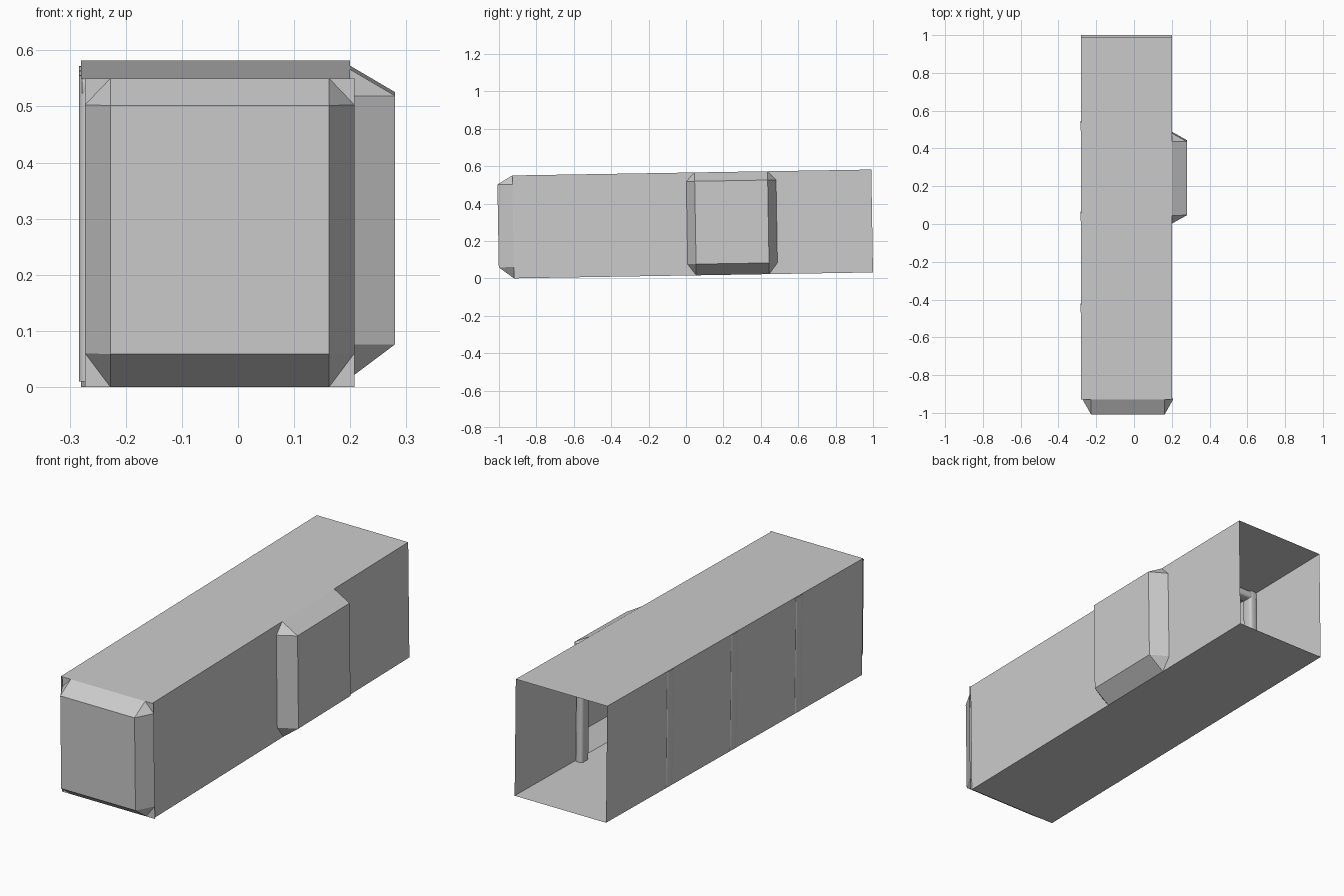
import bpy, bmesh, math
from mathutils import Matrix, Vector

if "Cube" in bpy.data.objects:
    bpy.data.objects.remove(bpy.data.objects["Cube"], do_unlink=True)

LEFT, RIGHT = -0.28, 0.20
FRONT, BACK = -0.92, 1.0
HEIGHT = 0.55
BAY = (0.01, 0.49)
FRAMES = (-0.44, 0.045, 0.525)

# The whole hull pitches up slightly towards the back
PIVOT = Vector((0, FRONT, 0))
TILT = Matrix.Translation(PIVOT) @ Matrix.Rotation(0.0165, 4, "X") @ Matrix.Translation(-PIVOT)

grey = bpy.data.materials.new("plain_grey")
grey.use_nodes = True
grey.diffuse_color = (0.6, 0.6, 0.6, 1)
grey.node_tree.nodes["Principled BSDF"].inputs["Base Color"].default_value = (0.6, 0.6, 0.6, 1)


def finish(bm, name, matrix=Matrix()):
    bm.transform(TILT @ matrix)
    mesh = bpy.data.meshes.new(name)
    bm.to_mesh(mesh)
    bm.free()
    mesh.materials.append(grey)
    obj = bpy.data.objects.new(name, mesh)
    bpy.context.collection.objects.link(obj)
    return obj


def face(bm, *points):
    return bm.faces.new([bm.verts.new(p) for p in points])


# Corridor shell: thin panels, open at both ends and at the side bay
def corridor():
    bm = bmesh.new()
    face(bm, (LEFT, FRONT, 0), (LEFT, BACK, 0), (RIGHT, BACK, 0), (RIGHT, FRONT, 0))
    face(bm, (LEFT, FRONT, HEIGHT), (RIGHT, FRONT, HEIGHT), (RIGHT, BACK, HEIGHT), (LEFT, BACK, HEIGHT))
    face(bm, (LEFT, FRONT, 0), (LEFT, FRONT, HEIGHT), (LEFT, BACK, HEIGHT), (LEFT, BACK, 0))
    for a, b in ((FRONT, BAY[0]), (BAY[1], BACK)):
        face(bm, (RIGHT, a, 0), (RIGHT, b, 0), (RIGHT, b, HEIGHT), (RIGHT, a, HEIGHT))
    bmesh.ops.remove_doubles(bm, verts=bm.verts, dist=1e-5)
    finish(bm, "corridor_shell")


# Bay cap: flat panel with sloped borders and cut corners, bulging towards -y
def bay_cap(name, matrix):
    bm = bmesh.new()
    outer, inner, depth = 0.24, 0.195, 0.08
    low, high = 0.06, 0.503
    p = {}
    for s in (-1, 1):
        for level, z, rim in ((0, low, 0), (1, high, HEIGHT)):
            p[s, level] = [bm.verts.new(v) for v in (
                (s * inner, -depth, z), (s * inner, 0, rim), (s * outer, 0, z), (s * outer, 0, rim))]
    for level in (0, 1):
        a, b = p[-1, level], p[1, level]
        bm.faces.new((a[0], b[0], b[1], a[1]))
    for s in (-1, 1):
        a, b = p[s, 0], p[s, 1]
        bm.faces.new((a[0], b[0], b[2], a[2]))
        for c in (a, b):
            bm.faces.new(c[:3])
            bm.faces.new(c[1:])
    bm.faces.new((p[-1, 0][0], p[1, 0][0], p[1, 1][0], p[-1, 1][0]))
    bmesh.ops.recalc_face_normals(bm, faces=bm.faces)
    panel = max(bm.faces, key=lambda f: f.calc_area())
    if panel.normal.y > 0:
        bmesh.ops.reverse_faces(bm, faces=bm.faces)
    finish(bm, name, matrix)


# Rounded bar between two corners of a box
def bar(name, low, high):
    bm = bmesh.new()
    low, high = Vector(low), Vector(high)
    bmesh.ops.create_cube(bm, size=1, matrix=Matrix.Translation((low + high) / 2)
                          @ Matrix.Diagonal((*(high - low), 1)))
    longest = max(e.calc_length() for e in bm.edges)
    edges = [e for e in bm.edges if e.calc_length() > longest - 0.001]
    bmesh.ops.bevel(bm, geom=edges, offset=0.012, segments=3, profile=0.5, affect="EDGES")
    obj = finish(bm, name)
    bpy.ops.object.select_all(action="DESELECT")
    obj.select_set(True)
    bpy.context.view_layer.objects.active = obj
    bpy.ops.object.shade_smooth_by_angle(angle=math.radians(35))


corridor()
bay_cap("front_bay", Matrix.Translation((-0.0325, FRONT, 0)))
bay_cap("side_bay", Matrix.Translation((RIGHT, sum(BAY) / 2, 0)) @ Matrix.Rotation(math.pi / 2, 4, "Z"))

# Frames: two wall posts and a ceiling beam each
HALF, THICK, POKE, GAP = 0.028, 0.04, 0.003, 0.002
for i, y in enumerate(FRAMES, 1):
    a, b = y - HALF, y + HALF
    bar(f"right_post_{i}", (LEFT - POKE, a, GAP), (LEFT + THICK, b, HEIGHT - GAP))
    bar(f"left_post_{i}", (RIGHT - THICK, a, GAP), (RIGHT - GAP, b, HEIGHT - GAP))
    bar(f"ceiling_beam_{i}", (LEFT + GAP, a, HEIGHT - THICK), (RIGHT - GAP, b, HEIGHT - GAP))
